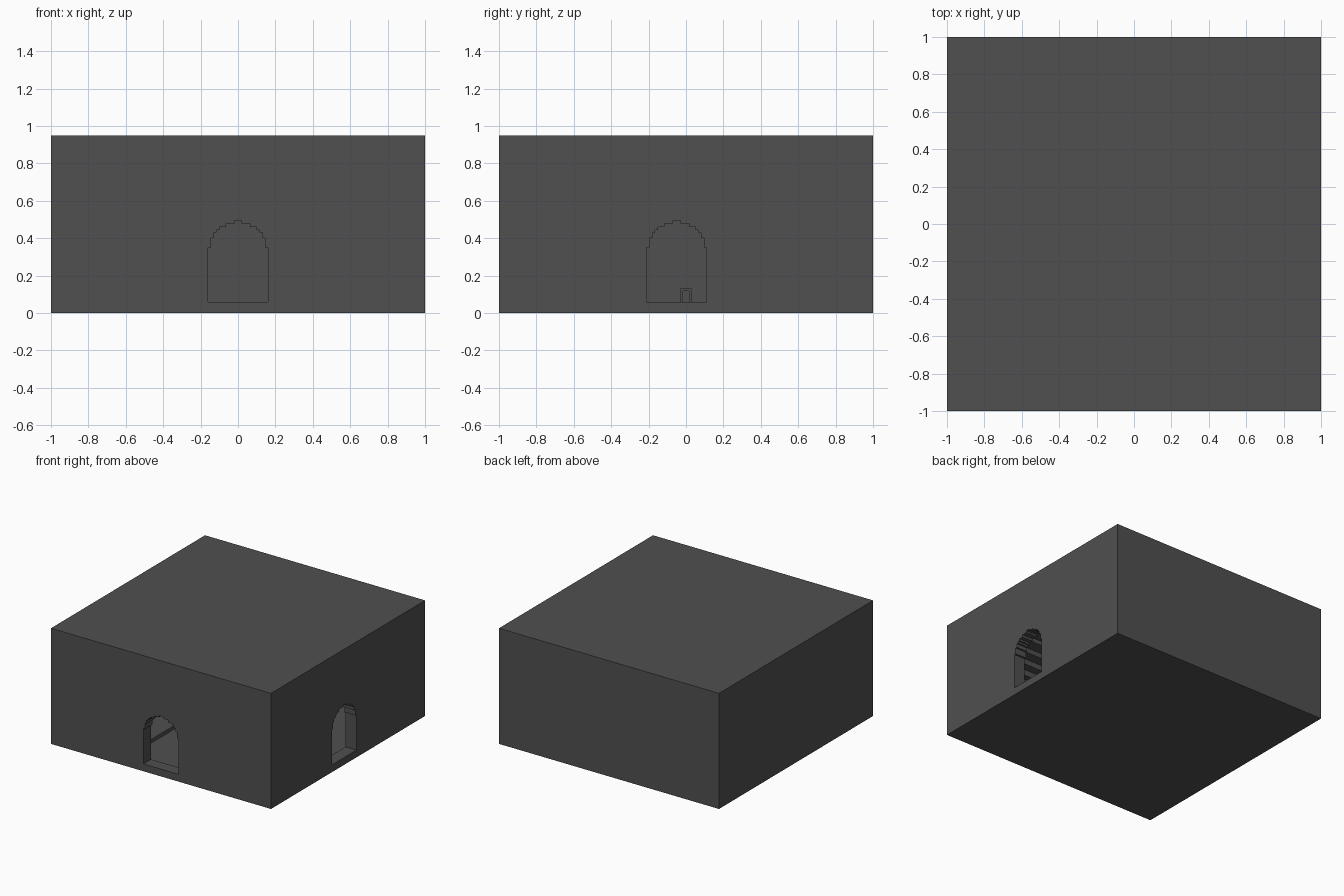
import bpy, bmesh, math
from mathutils import Matrix

if "Cube" in bpy.data.objects:
    bpy.data.objects.remove(bpy.data.objects["Cube"])

stone = bpy.data.materials.new("dark_stone")
stone.diffuse_color = (0.08, 0.08, 0.08, 1)
stone.use_nodes = True
stone.node_tree.nodes["Principled BSDF"].inputs["Base Color"].default_value = stone.diffuse_color


def prism(name, outline, a, b, turn=0.0, shift=(0, 0, 0)):
    """Extrude an (x, z) outline along y from a to b, then turn about z."""
    bm = bmesh.new()
    face = bm.faces.new([bm.verts.new((x, a, z)) for x, z in outline])
    new = bmesh.ops.extrude_face_region(bm, geom=[face])["geom"]
    bmesh.ops.translate(bm, vec=(0, b - a, 0),
                        verts=[v for v in new if isinstance(v, bmesh.types.BMVert)])
    bmesh.ops.recalc_face_normals(bm, faces=bm.faces)
    bm.transform(Matrix.Translation(shift) @ Matrix.Rotation(turn, 4, 'Z'))
    me = bpy.data.meshes.new(name)
    bm.to_mesh(me)
    bm.free()
    me.materials.append(stone)
    ob = bpy.data.objects.new(name, me)
    bpy.context.collection.objects.link(ob)
    return ob


def box(name, x0, x1, y0, y1, z0, z1):
    return prism(name, [(x0, z0), (x1, z0), (x1, z1), (x0, z1)], y0, y1)


def stepped(base, steps):
    """Mirrored staircase outline from (half width, top height) pairs."""
    right, z = [], base
    for w, top in steps:
        right += [(w, z), (w, top)]
        z = top
    return right + [(-x, z) for x, z in reversed(right)]


# Outer block
building = box("building", -1, 1, -1, 1, 0, 0.95)

# Hollow hall with a stepped vault running left to right
vault = [(0.9, 0.54)]
for i in range(1, 11):
    t = math.radians(i * 8.5)
    vault.append((0.9 * math.cos(t), 0.54 + 0.36 * math.sin(t + 0.05)))
hall = prism("hall_cutter", stepped(0.03, vault), -0.9, 0.9, math.pi / 2)

# Stepped arch doorways in front and right walls
arch = stepped(0.06, [(0.16, 0.35), (0.145, 0.40), (0.13, 0.43), (0.115, 0.445),
                      (0.10, 0.46), (0.065, 0.48), (0.02, 0.495)])
front = prism("front_door_cutter", arch, -1.1, -0.85)
side = prism("side_door_cutter", arch, -1.1, -0.85, math.pi / 2, (0, -0.05, 0))

for cutter in (hall, front, side):
    cutter.hide_render = True
    cutter.hide_viewport = False
    mod = building.modifiers.new(cutter.name, 'BOOLEAN')
    mod.operation = 'DIFFERENCE'
    mod.solver = 'EXACT'
    mod.object = cutter

# Bake the cuts and drop the cutters
deps = bpy.context.evaluated_depsgraph_get()
cut_mesh = bpy.data.meshes.new_from_object(building.evaluated_get(deps))
building.modifiers.clear()
building.data = cut_mesh
for cutter in (hall, front, side):
    bpy.data.objects.remove(cutter)

# Raised platform along the left of the hall
box("platform", -0.9, -0.36, -0.9, 0.9, 0.03, 0.06)

# Small stool on the platform
prism("stool", [(-0.03, 0.06), (-0.015, 0.06), (-0.015, 0.118), (0.015, 0.118),
                (0.015, 0.06), (0.03, 0.06), (0.03, 0.13), (-0.03, 0.13)],
      -0.03, 0.03, math.pi / 2, (-0.75, 0, 0))
